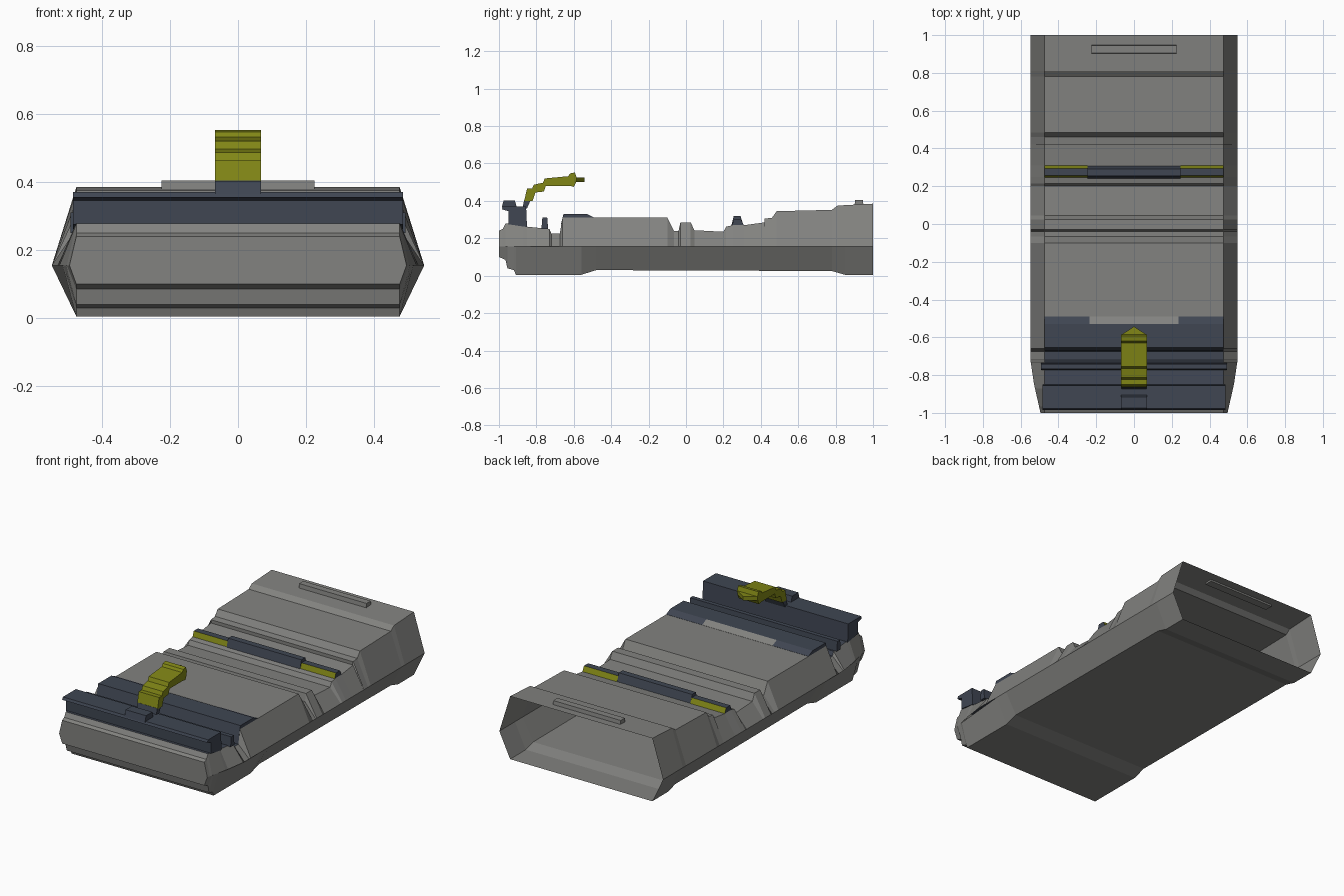
import bpy, bmesh

if "Cube" in bpy.data.objects:
    bpy.data.objects.remove(bpy.data.objects["Cube"])


def material(name, rgb):
    m = bpy.data.materials.new(name)
    m.diffuse_color = (*rgb, 1)
    m.use_nodes = True
    m.node_tree.nodes["Principled BSDF"].inputs["Base Color"].default_value = m.diffuse_color
    return m


GRAY = material("warm gray", (0.225, 0.225, 0.215))
NAVY = material("dark slate blue", (0.05, 0.061, 0.085))
OLIVE = material("olive yellow", (0.22, 0.24, 0.008))


def finish(name, bm, mats):
    bmesh.ops.remove_doubles(bm, verts=bm.verts, dist=1e-5)
    bmesh.ops.recalc_face_normals(bm, faces=bm.faces)
    me = bpy.data.meshes.new(name)
    bm.to_mesh(me)
    bm.free()
    for m in mats:
        me.materials.append(m)
    ob = bpy.data.objects.new(name, me)
    bpy.context.collection.objects.link(ob)
    return ob


def extrude(name, profile, x0, x1, mats, rule=None):
    """Closed (y, z) profile extruded along x; rule(face) picks the material."""
    bm = bmesh.new()
    a = [bm.verts.new((x0, y, z)) for y, z in profile]
    b = [bm.verts.new((x1, y, z)) for y, z in profile]
    n = len(profile)
    for i in range(n):
        j = (i + 1) % n
        bm.faces.new((a[i], a[j], b[j], b[i]))
    bm.faces.new(a)
    bm.faces.new(b)
    bmesh.ops.recalc_face_normals(bm, faces=bm.faces)
    if rule:
        for f in bm.faces:
            f.material_index = rule(f)
    return finish(name, bm, mats)


# Hull shell: top and bottom outlines, bulging sides, open at the back
W, MID = 0.475, 0.155
top = [(-1, MID), (-1, .24), (-.98, .25), (-.965, .278), (-.87, .28), (-.85, .262),
       (-.73, .25), (-.72, .225), (-.675, .225), (-.66, .31), (-.1, .31),
       (-.065, .24), (-.04, .24), (-.03, .285), (.025, .285), (.045, .243),
       (.2, .235), (.215, .262), (.25, .27), (.31, .27), (.42, .285), (.42, .305),
       (.46, .31), (.485, .345), (.78, .352), (.81, .375), (1, .385)]
bottom = [(-1, MID), (-1, .1), (-.965, .085), (-.955, .04), (-.92, .03), (-.91, .005),
          (-.56, .005), (-.48, .03), (.78, .025), (.85, .005), (1, .005)]


def bulge(y):
    return .495 + .052 * min(1, (y + 1) / .23)


bm = bmesh.new()
for line in (top, bottom):
    for (y0, z0), (y1, z1) in zip(line, line[1:]):
        f = bm.faces.new([bm.verts.new(p) for p in
                          ((-W, y0, z0), (W, y0, z0), (W, y1, z1), (-W, y1, z1))])
        if line is top and -.96 < (y0 + y1) / 2 < -.66:
            f.material_index = 1
        for s in (-1, 1):
            pts = [(s * W, y0, z0), (s * W, y1, z1)]
            if y1 > y0:
                pts += [(s * bulge(y1), y1, MID), (s * bulge(y0), y0, MID)]
            elif z0 == MID:
                pts += [(s * bulge(y0), y0, MID)]
            else:
                continue
            bm.faces.new([bm.verts.new(p) for p in pts])
finish("hull", bm, [GRAY, NAVY])

# Front beam with a forward lip, its raised centre block and the post
extrude("front_beam", [(-.95, .275), (-.95, .345), (-.985, .355), (-.978, .37),
                       (-.855, .37), (-.85, .26)], -.485, .485, [NAVY])
extrude("beam_block", [(-.985, .365), (-.975, .403), (-.915, .403), (-.905, .365)],
        -.068, .068, [NAVY])
extrude("arm_post", [(-.875, .36), (-.865, .405), (-.83, .405), (-.85, .36)],
        -.066, .066, [NAVY])

# Thin rail behind the beam
extrude("front_rail", [(-.773, .25), (-.768, .31), (-.742, .31), (-.737, .25)],
        -.492, .492, [NAVY])

# Raised deck plate, with a gray ramp in the middle
deck = [(-.67, .27), (-.655, .33), (-.53, .33), (-.49, .311), (-.49, .3), (-.64, .3)]
for s in (-1, 1):
    extrude("deck_plate_side", deck, s * .235, s * W, [NAVY])
extrude("deck_plate_centre", deck, -.235, .235, [NAVY, GRAY],
        lambda f: int(f.calc_center_median().y > -.52))

# Cross bar: tall middle, lower ends with olive front and back faces
extrude("bar_middle", [(.24, .26), (.255, .318), (.292, .318), (.31, .26)],
        -.245, .245, [NAVY])
for s in (-1, 1):
    extrude("bar_end", [(.242, .26), (.256, .3), (.295, .3), (.314, .26)],
            s * .245, s * W, [NAVY, OLIVE], lambda f: int(abs(f.normal.y) > .5))

# Rear strip on the roof
extrude("rear_strip", [(.9, .37), (.905, .405), (.945, .405), (.95, .37)],
        -.225, .225, [GRAY])

# Stepped arm with a pointed tip
arm = [(-.865, .4), (-.82, .4), (-.805, .445), (-.76, .45), (-.75, .48), (-.62, .48),
       (-.6, .475), (-.588, .5), (-.585, .525), (-.594, .552), (-.62, .547),
       (-.63, .532), (-.755, .52), (-.765, .497), (-.813, .487), (-.823, .465), (-.85, .465)]
extrude("arm", arm, -.068, .068, [OLIVE])
bm = bmesh.new()
rings = [[bm.verts.new((x, y, z)) for x, y in ((-.068, -.587), (.068, -.587), (0, -.543))]
         for z in (.502, .526)]
for i in range(3):
    j = (i + 1) % 3
    bm.faces.new((rings[0][i], rings[0][j], rings[1][j], rings[1][i]))
for r in rings:
    bm.faces.new(r)
finish("arm_tip", bm, [OLIVE])
